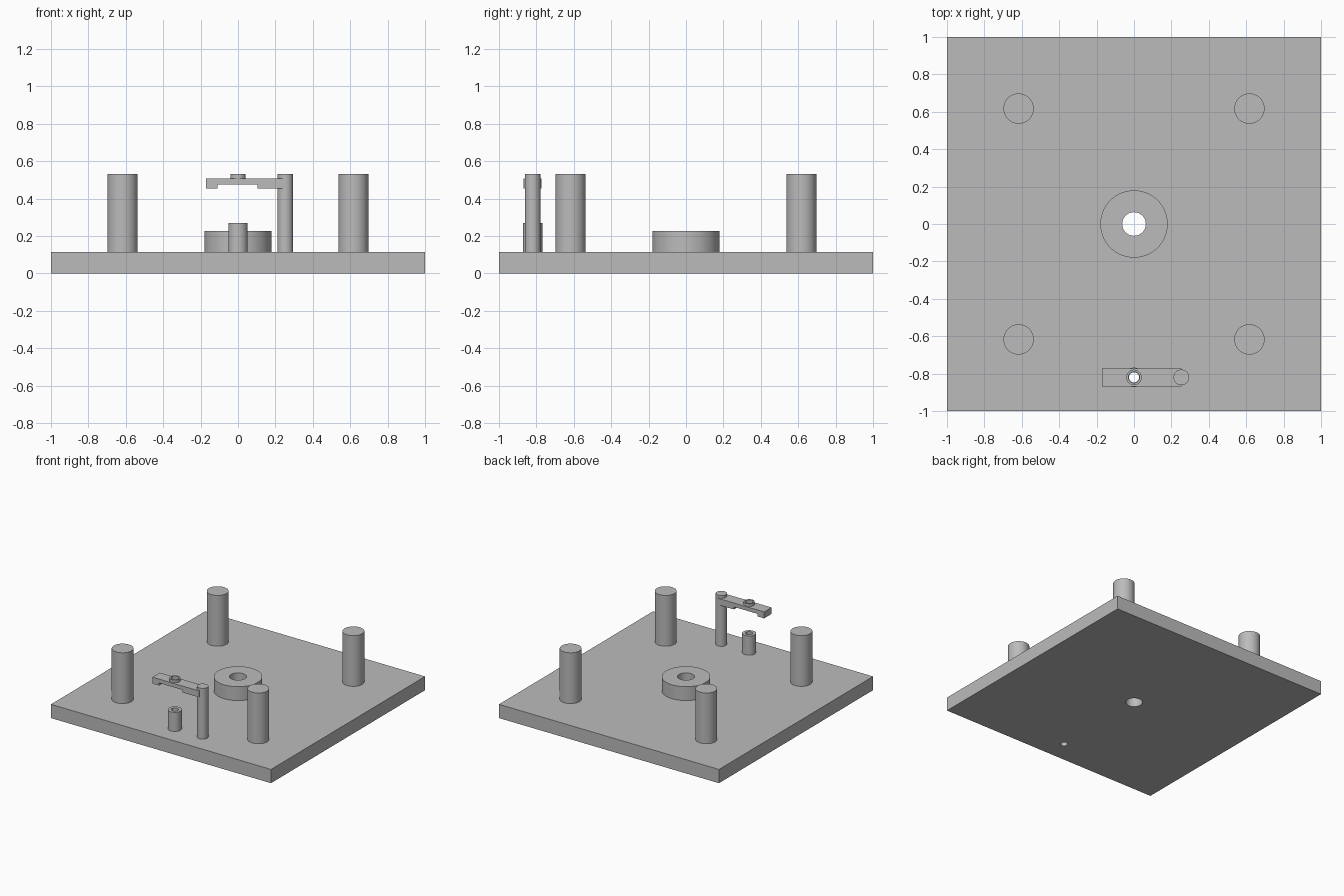
import bpy, bmesh, math

cube = bpy.data.objects.get("Cube")
if cube:
    bpy.data.objects.remove(cube, do_unlink=True)

grey = bpy.data.materials.new("plain grey")
grey.use_nodes = True
GREY = (0.5, 0.5, 0.5, 1)
grey.diffuse_color = GREY
grey.node_tree.nodes["Principled BSDF"].inputs["Base Color"].default_value = GREY

TOP, TALL = 0.113, 0.53       # plate top and height of the pillars
PIN_Y = -0.82                 # line of the small guide and its arm


def make(name, bm):
    bmesh.ops.recalc_face_normals(bm, faces=bm.faces)
    mesh = bpy.data.meshes.new(name)
    bm.to_mesh(mesh)
    bm.free()
    mesh.materials.append(grey)
    obj = bpy.data.objects.new(name, mesh)
    bpy.context.collection.objects.link(obj)
    return obj


def smooth(obj):
    bpy.ops.object.select_all(action='DESELECT')
    obj.select_set(True)
    bpy.context.view_layer.objects.active = obj
    bpy.ops.object.shade_smooth_by_angle(angle=math.radians(30))


def cylinder(name, x, y, r, z0, z1, sides=64):
    bm = bmesh.new()
    bmesh.ops.create_cone(bm, cap_ends=True, segments=sides, radius1=r,
                          radius2=r, depth=z1 - z0)
    bmesh.ops.translate(bm, verts=bm.verts, vec=(x, y, (z0 + z1) / 2))
    obj = make(name, bm)
    smooth(obj)
    return obj


def prism(name, outline, y0, y1):
    # extrude an x-z outline along y
    bm = bmesh.new()
    face = bm.faces.new([bm.verts.new((x, y0, z)) for x, z in outline])
    new = bmesh.ops.extrude_face_region(bm, geom=[face])["geom"]
    bmesh.ops.translate(bm, vec=(0, y1 - y0, 0),
                        verts=[v for v in new if isinstance(v, bmesh.types.BMVert)])
    return make(name, bm)


def drill(obj, x, y, r):
    cutter = cylinder("drill_cutter", x, y, r, -0.2, 0.8)
    cutter.hide_render = True
    mod = obj.modifiers.new("drill", 'BOOLEAN')
    mod.operation, mod.solver, mod.object = 'DIFFERENCE', 'EXACT', cutter
    bpy.context.view_layer.objects.active = obj
    bpy.ops.object.modifier_apply(modifier=mod.name)
    bpy.data.objects.remove(cutter, do_unlink=True)
    smooth(obj)


# base plate with two through holes
plate = prism("base_plate", [(-1, 0), (1, 0), (1, TOP), (-1, TOP)], -1, 1)
drill(plate, 0, 0, 0.063)
drill(plate, 0, PIN_Y, 0.027)

# corner pillars
for side, sx in (("left", 1), ("right", -1)):
    for end, sy in (("front", -1), ("back", 1)):
        cylinder(f"{end}_{side}_pillar", sx * 0.617, sy * 0.617, 0.081, TOP, TALL)

# central ring
ring = cylinder("central_ring", 0, 0, 0.18, TOP, 0.227, 96)
drill(ring, 0, 0, 0.063)

# small guide bush under the arm
bush = cylinder("guide_bush", 0, PIN_Y, 0.052, TOP, 0.27)
drill(bush, 0, PIN_Y, 0.027)

# post carrying the arm
cylinder("arm_post", 0.253, PIN_Y, 0.042, TOP, TALL)

# arm with a relieved underside
arm = prism("arm", [(-0.17, 0.455), (-0.11, 0.455), (-0.11, 0.476), (0.105, 0.476),
                    (0.105, 0.455), (0.253, 0.455), (0.253, 0.508), (-0.17, 0.508)],
            PIN_Y - 0.048, PIN_Y + 0.048)
drill(arm, 0, PIN_Y, 0.03)

# raised collar on the arm
collar = cylinder("arm_collar", 0, PIN_Y, 0.041, 0.506, TALL)
drill(collar, 0, PIN_Y, 0.03)
